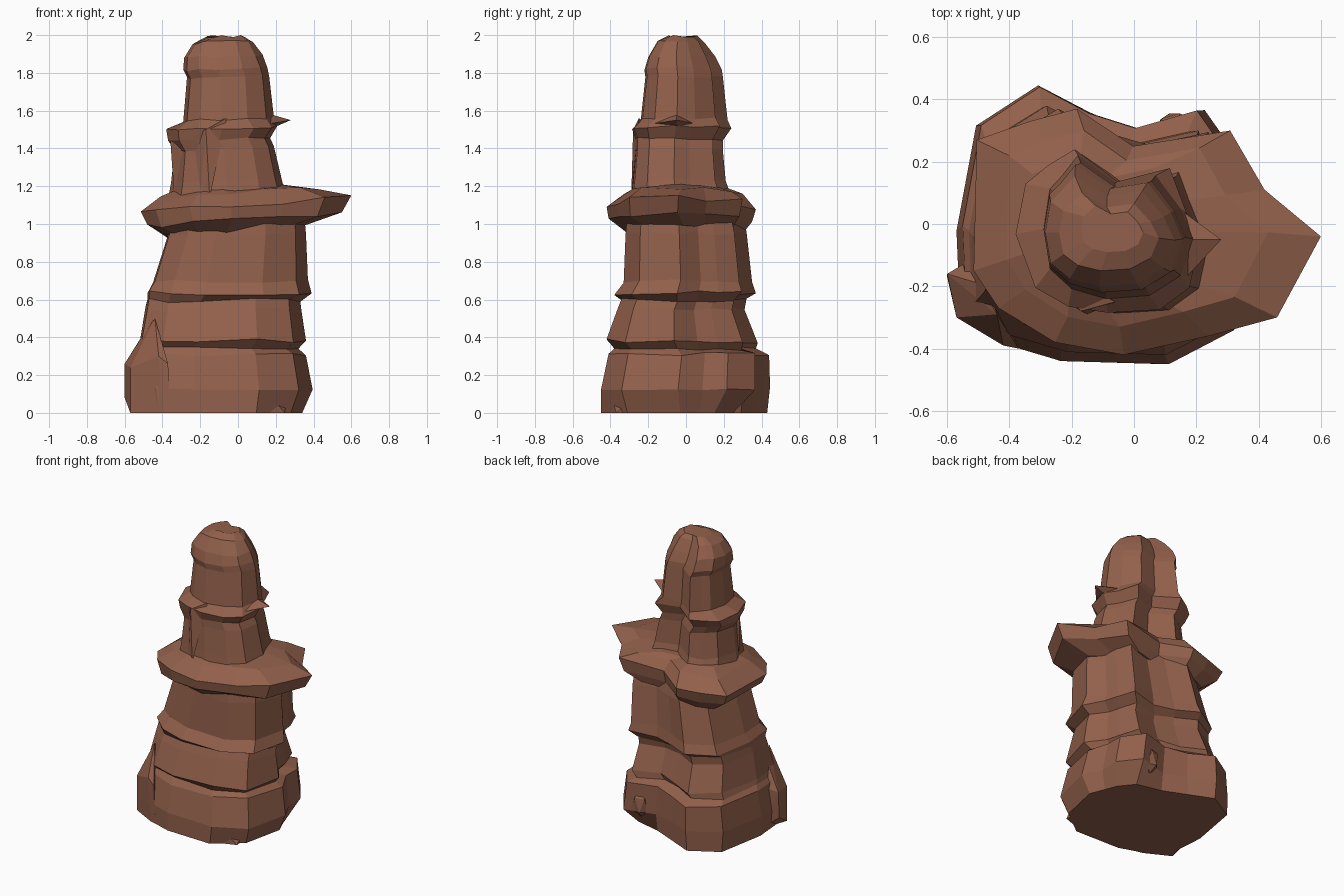
import bpy
import bmesh
import random
from mathutils import Vector

random.seed(4)

default_cube = bpy.data.objects.get("Cube")
if default_cube:
    bpy.data.objects.remove(default_cube, do_unlink=True)

# One flat colour for all the stone
stone = bpy.data.materials.new("reddish brown stone")
stone.use_nodes = True
stone_colour = (0.29, 0.118, 0.071, 1)
stone.diffuse_color = stone_colour
shader = next(n for n in stone.node_tree.nodes if n.type == "BSDF_PRINCIPLED")
shader.inputs["Base Color"].default_value = stone_colour
shader.inputs["Roughness"].default_value = 0.9

# Cross-sections, counter-clockwise from the +x side
foot = [(.34, -.03), (.3, .07), (.27, .15), (.19, .25), (.02, .29), (-.14, .36),
        (-.3, .43), (-.49, .32), (-.55, -.02), (-.53, -.27), (-.41, -.38),
        (-.23, -.44), (.1, -.45), (.28, -.31)]
body = [(.37, -.04), (.31, .09), (.31, .22), (.21, .37), (.01, .31), (-.14, .36),
        (-.3, .45), (-.49, .32), (-.55, -.02), (-.54, -.26), (-.42, -.38),
        (-.23, -.44), (.1, -.45), (.3, -.34)]
column = [(.37, -.05), (.28, .09), (.26, .21), (.21, .36)] + body[4:]
cap = [(.6, -.04), (.42, .11), (.31, .3), (0, .25), (-.18, .37), (-.33, .33),
       (-.5, .27), (-.51, -.15), (-.43, -.27), (-.25, -.38), (-.03, -.42),
       (.24, -.36), (.46, -.3)]
neck = [(.2, -.04), (.16, .05), (.11, .19), (-.04, .14), (-.18, .25), (-.26, .2),
        (-.33, .14), (-.36, -.02), (-.3, -.19), (-.2, -.25), (-.08, -.27),
        (.08, -.26), (.17, -.19)]
crown = [(.2, -.05), (.16, .04), (.08, .14), (-.05, .12), (-.17, .2), (-.22, .14),
         (-.26, .1), (-.28, -.02), (-.26, -.14), (-.19, -.2), (-.08, -.23),
         (.06, -.22), (.16, -.16)]


def finish(bm, name):
    """Turn a bmesh into a flat-shaded stone object."""
    bmesh.ops.recalc_face_normals(bm, faces=bm.faces)
    mesh = bpy.data.meshes.new(name)
    bm.to_mesh(mesh)
    bm.free()
    mesh.materials.append(stone)
    rock = bpy.data.objects.new(name, mesh)
    bpy.context.collection.objects.link(rock)
    return rock


def fit(outline, x0, x1, y0, y1):
    """Stretch an outline to fill a rectangle."""
    xs, ys = zip(*outline)
    left, front = min(xs), min(ys)
    wide, deep = max(xs) - left, max(ys) - front
    return [(x0 + (x - left) / wide * (x1 - x0),
             y0 + (y - front) / deep * (y1 - y0)) for x, y in outline]


def strata(name, levels, tilt=0.0, rough=0.012):
    """Loft rings of (outline, z, x0, x1, y0, y1) into one closed layered rock."""
    bm = bmesh.new()
    rings = []
    for outline, z, *box in levels:
        ring = []
        for x, y in fit(outline, *box):
            lift = tilt * x + random.uniform(-rough, rough) if z else 0
            ring.append(bm.verts.new((x, y, z + lift)))
        rings.append(ring)
    count = len(rings[0])
    for low, high in zip(rings, rings[1:]):
        for i in range(count):
            j = (i + 1) % count
            bm.faces.new((low[i], low[j], high[j], high[i]))
    bm.faces.new(rings[0][::-1])
    bm.faces.new(rings[-1])
    return finish(bm, name)


def boulder(name, centre, size, rough=0.15):
    """A rough low-poly stone standing no lower than the ground."""
    bm = bmesh.new()
    bmesh.ops.create_icosphere(bm, subdivisions=1, radius=1)
    for v in bm.verts:
        stretch = 1 + random.uniform(-rough, rough)
        v.co = Vector(c + s * p * stretch for c, s, p in zip(centre, size, v.co))
        v.co.z = max(v.co.z, 0)
    return finish(bm, name)


def shard(name, points):
    """A wedge of rock spanning a handful of corner points."""
    bm = bmesh.new()
    corners = [bm.verts.new(p) for p in points]
    bmesh.ops.convex_hull(bm, input=corners)
    return finish(bm, name)


# Lower column: three overhanging layers
strata("lower_column", [
    (foot, 0, -.56, .34, -.45, .43),
    (body, .13, -.57, .395, -.45, .445),
    (body, .31, -.55, .36, -.41, .44),
    (column, .34, -.53, .32, -.38, .37),
    (column, .38, -.52, .36, -.42, .38),
    (column, .55, -.49, .335, -.36, .31),
    (column, .595, -.48, .33, -.34, .32),
    (column, .635, -.48, .39, -.38, .37),
    (column, .7, -.45, .37, -.33, .35),
    (column, .95, -.37, .36, -.32, .32),
    (column, 1.05, -.36, .35, -.31, .3),
])

# Wide slab ledge, rising to its pointed tip
strata("slab_ledge", [
    (cap, .96, -.38, .36, -.31, .3),
    (cap, 1.02, -.48, .55, -.41, .35),
    (cap, 1.1, -.515, .6, -.42, .37),
    (cap, 1.165, -.41, .43, -.33, .3),
    (cap, 1.2, -.33, .2, -.25, .22),
], tilt=.07)

# Spire: neck, thin ledge and rounded crown
strata("spire", [
    (neck, 1.15, -.37, .25, -.29, .24),
    (neck, 1.23, -.355, .23, -.28, .21),
    (neck, 1.4, -.335, .19, -.265, .195),
    (neck, 1.45, -.37, .17, -.265, .195),
    (neck, 1.51, -.38, .21, -.285, .24),
    (crown, 1.555, -.29, .19, -.24, .22),
    (crown, 1.78, -.27, .165, -.215, .195),
    (crown, 1.82, -.29, .155, -.22, .19),
    (crown, 1.89, -.285, .13, -.2, .155),
    (crown, 1.965, -.24, .08, -.15, .1),
    (crown, 1.995, -.17, .03, -.09, .06),
], tilt=.03, rough=.008)

# Sharp spur on the thin ledge
shard("ledge_spur", [(.28, -.05, 1.55), (.16, -.18, 1.53), (.13, .06, 1.53),
                     (.14, -.04, 1.49), (.14, -.05, 1.59)])

# Rib running down the front of the neck
shard("neck_rib", [(-.36, -.08, 1.47), (-.06, -.25, 1.56), (-.17, -.28, 1.5),
                   (-.15, -.29, 1.14), (-.2, -.26, 1.16), (-.34, -.1, 1.18)])

# Upright stone leaning on the front right flank
shard("leaning_stone", [(-.6, -.16, .26), (-.6, -.17, .08), (-.57, -.3, 0),
                        (-.57, -.3, .24), (-.42, -.39, .3), (-.4, -.39, 0),
                        (-.36, -.4, 0), (-.37, -.4, .26), (-.44, -.29, .5),
                        (-.5, -.19, .42), (-.5, -.1, .3), (-.5, -.1, 0)])

# Small stones at the foot
boulder("front_foot_stone", (.19, -.33, .02), (.08, .07, .06))
boulder("back_foot_stone", (.13, .31, .17), (.06, .05, .1))
